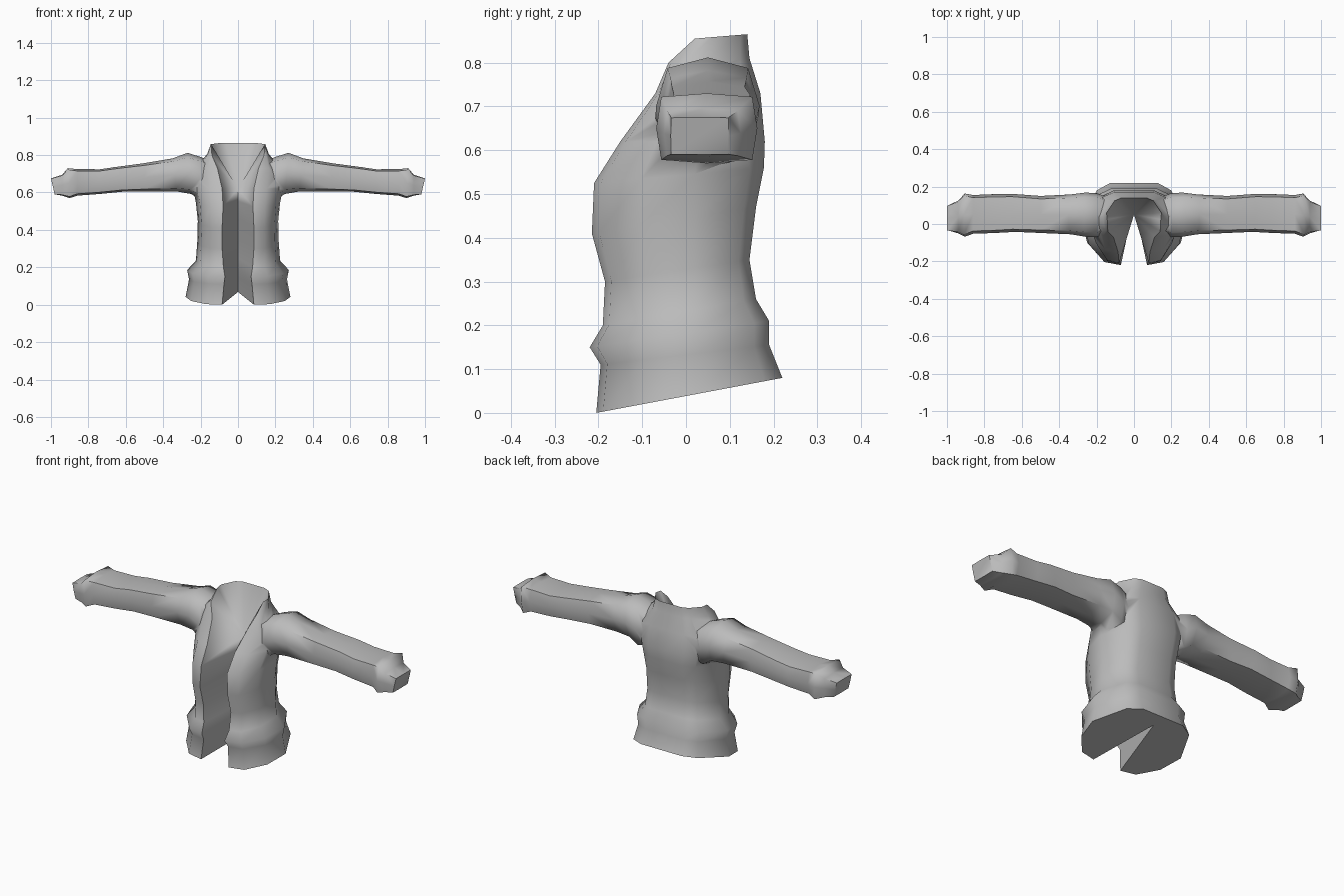
import bpy, math

if "Cube" in bpy.data.objects:
    bpy.data.objects.remove(bpy.data.objects["Cube"])

cloth = bpy.data.materials.new("grey cloth")
cloth.diffuse_color = (0.5, 0.5, 0.5, 1)
cloth.use_nodes = True
cloth.node_tree.nodes["Principled BSDF"].inputs["Base Color"].default_value = cloth.diffuse_color


def make(name, verts, faces):
    me = bpy.data.meshes.new(name)
    me.from_pydata(verts, [], faces)
    me.materials.append(cloth)
    ob = bpy.data.objects.new(name, me)
    bpy.context.collection.objects.link(ob)
    bpy.context.view_layer.objects.active = ob
    bpy.ops.object.select_all(action='DESELECT')
    ob.select_set(True)
    bpy.ops.object.mode_set(mode='EDIT')
    bpy.ops.mesh.select_all(action='SELECT')
    bpy.ops.mesh.normals_make_consistent(inside=False)
    bpy.ops.object.mode_set(mode='OBJECT')
    return ob


# Jacket body rows: front z, back z, front edge x, front edge y, side x, side y, back y
ROWS = [
    (0.00, 0.08, .085, -.205, .280, .02, .220),
    (0.11, 0.155, .075, -.195, .262, .02, .190),
    (0.15, 0.21, .070, -.220, .272, .02, .190),
    (0.20, 0.26, .078, -.190, .225, .02, .160),
    (0.30, 0.35, .085, -.185, .218, .02, .145),
    (0.41, 0.47, .085, -.215, .215, .02, .160),
    (0.525, 0.56, .080, -.210, .225, .02, .178),
    (0.62, 0.62, .085, -.150, .240, .03, .180),
    (0.73, 0.73, .110, -.070, .235, .04, .170),
    (0.80, 0.81, .140, -.040, .165, .04, .145),
    (0.855, 0.865, .142, .020, .146, .06, .140),
]
NECK = 7                                   # row where the opening meets the collar
FRONT = [(0, 0), (.44, .07), (.85, .47), (1, 1)]
BACK = [(.71, .8), (.45, 1), (0, 1)]

verts, faces = [], []
for zf, zb, fx, fy, sx, sy, by in ROWS:
    half = [(fx + (sx - fx) * u, fy + (sy - fy) * v) for u, v in FRONT]
    half += [(sx * u, sy + (by - sy) * v) for u, v in BACK]
    ring = half + [(-x, y) for x, y in half[-2::-1]]
    verts += [(x, y, zf + (zb - zf) * (y - fy) / (by - fy)) for x, y in ring]
n = 13
last = len(ROWS) - 1
for r in range(last):
    for i in range(n - 1):
        a = r * n + i
        faces.append((a, a + 1, a + n + 1, a + n))

# Front opening: walls running back to a slanted inner crease
crease = len(verts)
for r in range(NECK + 1):
    t = r / NECK
    z = 0.068 if r == 0 else ROWS[r][0] + (ROWS[r][1] - ROWS[r][0]) * .8
    verts.append((0, .15 - .10 * t, z))
for r in range(NECK):
    a, c = r * n, crease + r
    faces.append((a, a + n, c + 1, c))
    faces.append((a + n - 1, c, c + 1, a + 2 * n - 1))

# Collar inside and hem underside
border = [r * n for r in range(NECK, last)] + [last * n + i for i in range(n)]
border += [r * n + n - 1 for r in range(last - 1, NECK - 1, -1)]
for a, b in zip(border, border[1:]):
    faces.append((a, b, crease + NECK))
faces.append(tuple(range(7)) + (crease,))
faces.append(tuple(range(6, 13)) + (crease,))
jacket = make("jacket", verts, faces)

# Sleeve sections: x top, x bottom, front y, back y, bottom z, top z, corner fullness
SLEEVE = [
    (.13, .13, -.04, .140, .58, .76, .80),
    (.20, .20, -.07, .165, .56, .79, .80),
    (.27, .25, -.068, .168, .592, .812, .78),
    (.35, .33, -.055, .158, .606, .782, .82),
    (.50, .50, -.048, .150, .606, .757, .84),
    (.65, .62, -.042, .160, .604, .737, .86),
    (.74, .74, -.048, .160, .592, .724, .86),
    (.86, .86, -.052, .155, .583, .725, .86),
    (.91, .90, -.068, .163, .570, .730, .90),
    (.94, .94, -.050, .125, .583, .695, .92),
    (1.0, .98, -.035, .098, .590, .675, .98),
]


def sleeve(side):
    v, f = [], []
    for xt, xb, y0, y1, z0, z1, k in SLEEVE:
        for p, q in ((1, 0), (k, k), (0, 1), (-k, k), (-1, 0), (-k, -k), (0, -1), (k, -k)):
            v.append((side * (xb + (xt - xb) * (q + 1) / 2),
                      (y0 + y1) / 2 + p * (y1 - y0) / 2,
                      (z0 + z1) / 2 + q * (z1 - z0) / 2))
    for r in range(len(SLEEVE) - 1):
        for i in range(8):
            j = (i + 1) % 8
            f.append((r * 8 + i, r * 8 + j, r * 8 + 8 + j, r * 8 + 8 + i))
    f += [tuple(range(8)), tuple(range(len(v) - 8, len(v)))]
    return make("sleeve", v, f)


# Join the sleeves to the body as one skin
for side in (1, -1):
    arm = sleeve(side)
    mod = jacket.modifiers.new("join sleeve", 'BOOLEAN')
    mod.operation = 'UNION'
    mod.solver = 'EXACT'
    mod.object = arm
    bpy.context.view_layer.objects.active = jacket
    bpy.ops.object.modifier_apply(modifier=mod.name)
    bpy.data.objects.remove(arm)

bpy.ops.object.select_all(action='DESELECT')
jacket.select_set(True)
bpy.context.view_layer.objects.active = jacket
bpy.ops.object.shade_smooth_by_angle(angle=math.radians(62))
